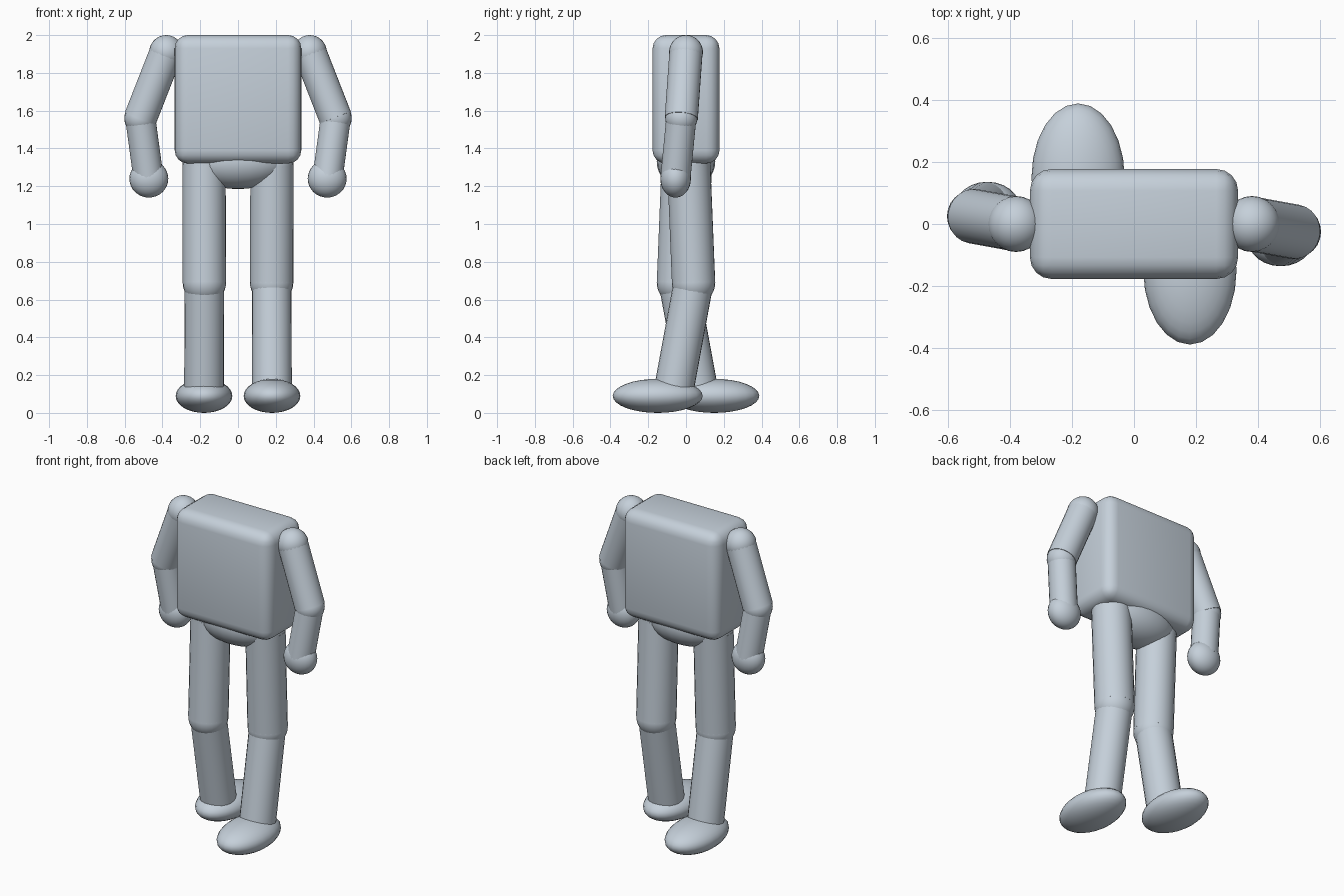
import bpy
import math
from mathutils import Vector

old = bpy.data.objects.get("Cube")
if old:
    bpy.data.objects.remove(old, do_unlink=True)

mat = bpy.data.materials.new("pale blue grey")
mat.use_nodes = True
colour = (0.56, 0.63, 0.70, 1)
mat.diffuse_color = colour
mat.node_tree.nodes["Principled BSDF"].inputs["Base Color"].default_value = colour


def finish(name, angle=40):
    ob = bpy.context.object
    ob.name = name
    ob.data.materials.append(mat)
    bpy.ops.object.shade_smooth_by_angle(angle=math.radians(angle))
    return ob


def ball(name, centre, radii):
    bpy.ops.mesh.primitive_uv_sphere_add(segments=24, ring_count=16, radius=1, location=centre)
    bpy.context.object.scale = radii
    bpy.ops.object.transform_apply(location=False, rotation=False, scale=True)
    return finish(name)


def limb(name, start, end, radius):
    axis = Vector(end) - Vector(start)
    bpy.ops.mesh.primitive_cylinder_add(
        vertices=24, radius=radius, depth=axis.length,
        location=(Vector(start) + Vector(end)) / 2,
        rotation=axis.to_track_quat('Z', 'Y').to_euler())
    return finish(name)


# Torso: rounded box
bpy.ops.mesh.primitive_cube_add(size=1, location=(0, 0, 1.66))
torso = bpy.context.object
torso.scale = (0.67, 0.354, 0.68)
bpy.ops.object.transform_apply(location=False, rotation=False, scale=True)
bevel = torso.modifiers.new("rounded edges", 'BEVEL')
bevel.width = 0.07
bevel.segments = 4
bpy.ops.object.modifier_apply(modifier=bevel.name)
finish("torso")

# Pelvis
ball("pelvis", (0, 0, 1.33), (0.27, 0.155, 0.145))

# Arms and legs: each side is the other turned half way round, in mid stride
for side, s in (("left", 1), ("right", -1)):
    def at(x, y, z):
        return (s * x, s * y, z)

    shoulder = at(0.38, 0, 1.91)
    elbow = at(0.517, -0.025, 1.56)
    wrist = at(0.475, -0.055, 1.25)
    ball(side + "_shoulder", shoulder, (0.09,) * 3)
    limb(side + "_upper_arm", shoulder, elbow, 0.088)
    ball(side + "_elbow", elbow, (0.085,) * 3)
    limb(side + "_forearm", elbow, wrist, 0.08)
    ball(side + "_hand", at(0.472, -0.055, 1.24), (0.103, 0.081, 0.1))

    hip = at(0.18, 0.015, 1.31)
    knee = at(0.178, 0.04, 0.69)
    ankle = at(0.18, -0.065, 0.12)
    ball(side + "_hip", hip, (0.115,) * 3)
    limb(side + "_thigh", hip, knee, 0.115)
    ball(side + "_knee", knee, (0.115,) * 3)
    limb(side + "_shin", knee, ankle, 0.105)
    ball(side + "_foot", at(0.18, -0.15, 0.09), (0.15, 0.238, 0.09))
